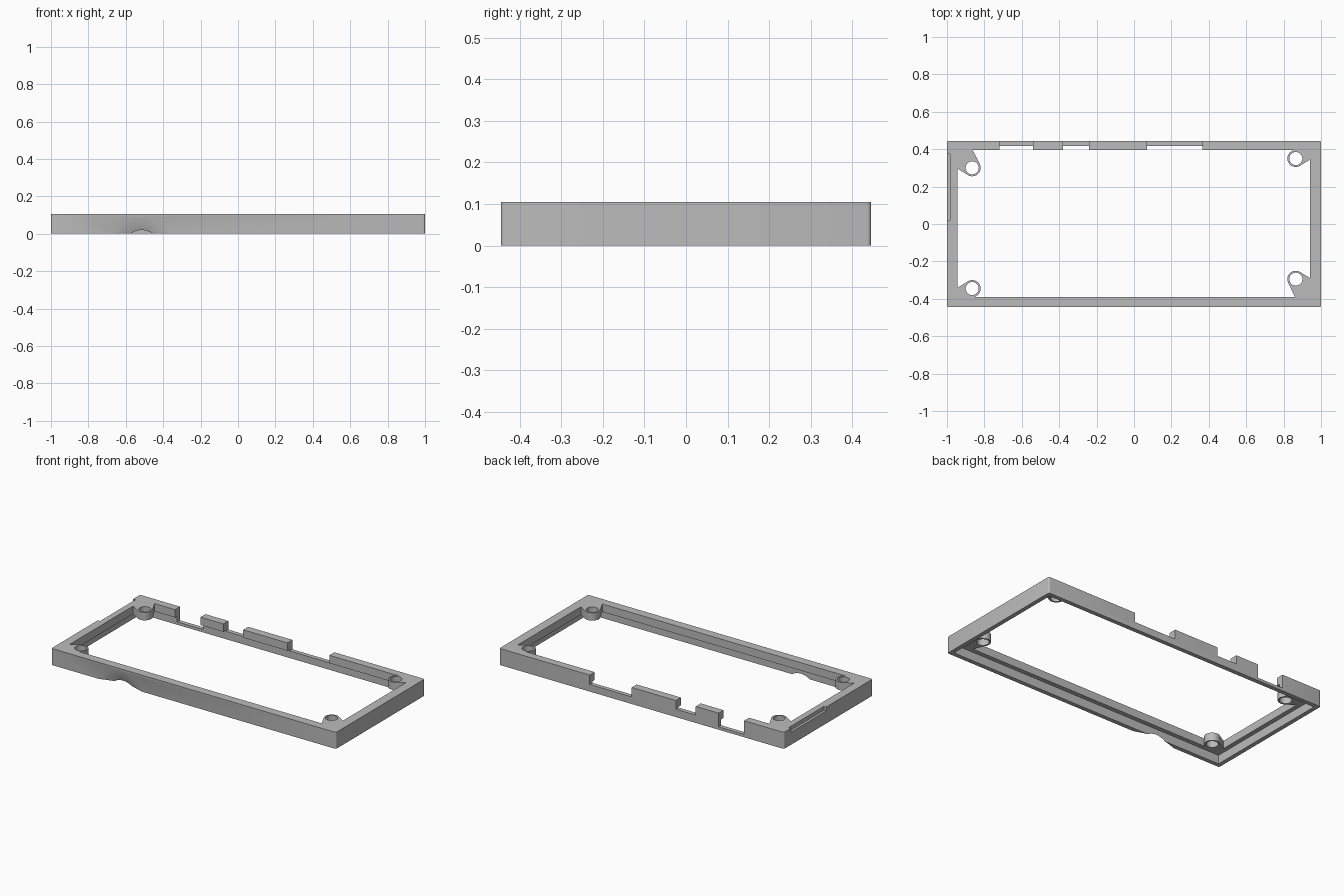
import bpy, bmesh, math
from mathutils import Vector, Matrix

cube = bpy.data.objects.get("Cube")
if cube:
    bpy.data.objects.remove(cube, do_unlink=True)

TOP = 0.105          # frame height
FLANGE = 0.055       # underside of the inner flange

grey = bpy.data.materials.new("light_grey")
grey.use_nodes = True
grey.diffuse_color = (0.5, 0.5, 0.5, 1)
grey.node_tree.nodes["Principled BSDF"].inputs["Base Color"].default_value = (0.5, 0.5, 0.5, 1)


def make(name, bm):
    bmesh.ops.recalc_face_normals(bm, faces=bm.faces)
    mesh = bpy.data.meshes.new(name)
    bm.to_mesh(mesh)
    bm.free()
    mesh.materials.append(grey)
    obj = bpy.data.objects.new(name, mesh)
    bpy.context.collection.objects.link(obj)
    return obj


def box(name, x0, x1, y0, y1, z0, z1, round_corners=0):
    bm = bmesh.new()
    bmesh.ops.create_cube(bm, size=1)
    for v in bm.verts:
        v.co = Vector((x1 if v.co.x > 0 else x0,
                       y1 if v.co.y > 0 else y0,
                       z1 if v.co.z > 0 else z0))
    if round_corners:
        upright = [e for e in bm.edges
                   if abs(e.verts[0].co.z - e.verts[1].co.z) > 0.01]
        bmesh.ops.bevel(bm, geom=upright, offset=round_corners, segments=4,
                        profile=0.5, affect='EDGES')
    return make(name, bm)


def cone(name, centre, r_low, r_high, depth, turn=Matrix()):
    bm = bmesh.new()
    bmesh.ops.create_cone(bm, cap_ends=True, segments=48, radius1=r_low,
                          radius2=r_high, depth=depth,
                          matrix=Matrix.Translation(centre) @ turn)
    return make(name, bm)


def boss(name, cx, cy):
    # round post blended into the corner by a convex outline
    sx, sy = math.copysign(1, cx), math.copysign(1, cy)
    pts = [(cx + 0.045 * math.cos(a), cy + 0.045 * math.sin(a))
           for a in (i * math.tau / 48 for i in range(48))]
    pts += [(cx, sy * 0.4), (sx * 0.95, cy), (sx * 0.95, sy * 0.4)]
    bm = bmesh.new()
    for x, y in pts:
        for z in (FLANGE, TOP):
            bm.verts.new((x, y, z))
    hull = bmesh.ops.convex_hull(bm, input=bm.verts)
    spare = [g for g in hull["geom_interior"] + hull["geom_unused"]
             if isinstance(g, bmesh.types.BMVert)]
    bmesh.ops.delete(bm, geom=list(set(spare)), context='VERTS')
    bmesh.ops.dissolve_limit(bm, angle_limit=0.01, verts=bm.verts, edges=bm.edges)
    return make(name, bm)


def combine(target, tool, operation):
    # apply one boolean step and discard the tool
    mod = target.modifiers.new("step", 'BOOLEAN')
    mod.operation = operation
    mod.solver = 'EXACT'
    mod.object = tool
    graph = bpy.context.evaluated_depsgraph_get()
    mesh = bpy.data.meshes.new_from_object(target.evaluated_get(graph))
    target.modifiers.clear()
    target.data = mesh
    bpy.data.objects.remove(tool, do_unlink=True)


# Main frame: thin outer wall with a thicker flange along the top
frame = box("frame", -1, 1, -0.445, 0.445, 0, TOP, 0.01)
combine(frame, box("lower_pocket", -0.973, 0.973, -0.418, 0.418, -0.1, FLANGE), 'DIFFERENCE')
combine(frame, box("opening", -0.945, 0.94, -0.39, 0.395, -0.1, 0.2), 'DIFFERENCE')

# Port notches in the back wall
for x0, x1, floor in [(0.07, 0.365, 0.045), (-0.38, -0.24, 0.05), (-0.72, -0.54, 0.018)]:
    combine(frame, box("notch", x0, x1, 0.35, 0.5, floor, 0.2), 'DIFFERENCE')

# Shallow slot along the top outer edge of the right side
combine(frame, box("slot", -1.1, -0.984, 0.02, 0.375, 0.08, 0.2), 'DIFFERENCE')

# Flared finger recess at the bottom of the front wall
combine(frame, cone("recess", (-0.515, -0.4325, -0.086), 0.185, 0.098, 0.035,
                    Matrix.Rotation(-math.pi / 2, 4, 'X')), 'DIFFERENCE')

# Screw bosses with through holes
for cx, cy in [(-0.865, 0.30), (-0.865, -0.345), (0.865, 0.35), (0.865, -0.295)]:
    combine(frame, boss("boss", cx, cy), 'UNION')
    combine(frame, cone("hole", (cx, cy, 0.1), 0.035, 0.035, 0.3), 'DIFFERENCE')

frame.data.name = "frame"
bpy.ops.object.select_all(action='DESELECT')
frame.select_set(True)
bpy.context.view_layer.objects.active = frame
bpy.ops.object.shade_smooth_by_angle(angle=math.radians(30))
